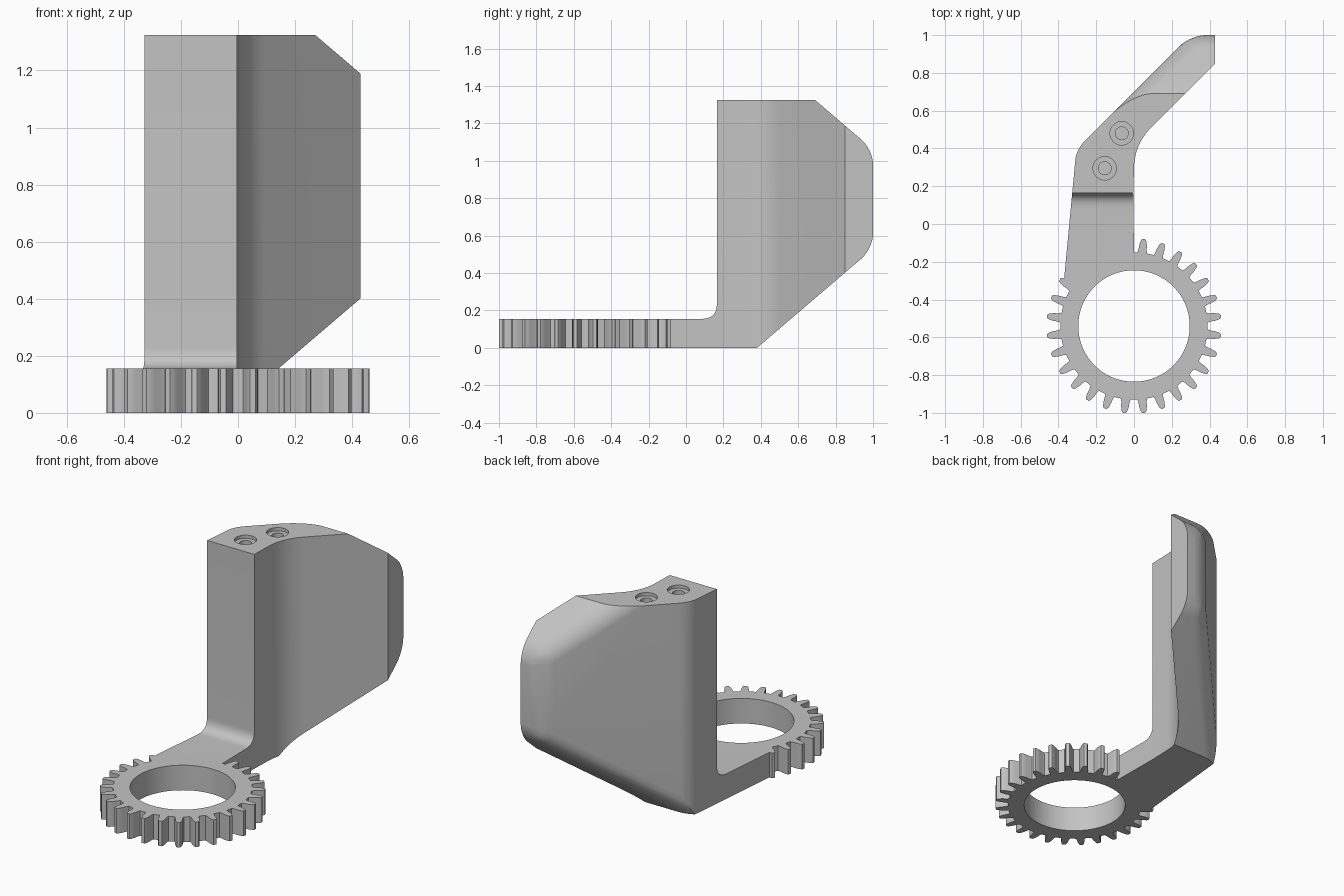
import bpy, bmesh, math
from mathutils import Vector

if "Cube" in bpy.data.objects:
    bpy.data.objects.remove(bpy.data.objects["Cube"], do_unlink=True)

grey = bpy.data.materials.new("light grey")
grey.use_nodes = True
grey.diffuse_color = (0.55, 0.55, 0.55, 1)
grey.node_tree.nodes["Principled BSDF"].inputs["Base Color"].default_value = (0.55, 0.55, 0.55, 1)

HEIGHT, BASE = 1.325, 0.155
CENTRE = Vector((0, -0.54))
TEETH, TIP, ROOT, BORE = 28, 0.463, 0.39, 0.295


def polar(radius, angle):
    return CENTRE + radius * Vector((math.cos(angle), math.sin(angle)))


def fillet(a, corner, b, steps=10):
    """Rounded corner from a to b."""
    a, c, b = Vector(a), Vector(corner), Vector(b)
    ts = [i / steps for i in range(steps + 1)]
    return [a * (1 - t) ** 2 + c * 2 * t * (1 - t) + b * t * t for t in ts]


def prism(points, direction):
    """Closed solid from 3D outline points swept along a direction."""
    bm = bmesh.new()
    face = bm.faces.new([bm.verts.new(p) for p in points])
    moved = bmesh.ops.extrude_face_region(bm, geom=[face])["geom"]
    bmesh.ops.translate(bm, vec=direction, verts=[g for g in moved if isinstance(g, bmesh.types.BMVert)])
    bmesh.ops.recalc_face_normals(bm, faces=bm.faces)
    return bm


def make(name, bm):
    mesh = bpy.data.meshes.new(name)
    bm.to_mesh(mesh)
    bm.free()
    mesh.materials.append(grey)
    ob = bpy.data.objects.new(name, mesh)
    bpy.context.collection.objects.link(ob)
    return ob


def cylinder(name, x, y, z0, z1, radius, sides=48):
    ring = [(x + radius * math.cos(math.tau * i / sides), y + radius * math.sin(math.tau * i / sides), z0)
            for i in range(sides)]
    return make(name, prism(ring, (0, 0, z1 - z0)))


def boolean(ob, cutter, operation):
    mod = ob.modifiers.new(operation.lower(), 'BOOLEAN')
    mod.object, mod.operation, mod.solver = cutter, operation, 'EXACT'
    bpy.context.view_layer.objects.active = ob
    bpy.ops.object.modifier_apply(modifier=mod.name)
    bpy.data.objects.remove(cutter, do_unlink=True)


# Gear ring: teeth are left out where the arm joins
step = math.tau / TEETH
tooth = [(ROOT, -0.30), (0.405, -0.24), (0.43, -0.21), (0.452, -0.15), (TIP, -0.09)]
tooth += [(r, -a) for r, a in reversed(tooth)]
outline = []
for i in range(TEETH):
    mid = (i + 0.5) * step
    if math.radians(93) < mid < math.radians(145):
        outline += [polar(ROOT, mid + f * step) for f in (-0.3, 0, 0.3)]
    else:
        outline += [polar(r, mid + f * step) for r, f in tooth]
gear = make("gear_ring", prism([(p.x, p.y, 0) for p in outline], (0, 0, BASE)))
boolean(gear, cylinder("bore", CENTRE.x, CENTRE.y, -0.1, 0.3, BORE, 96), 'DIFFERENCE')

# Bracket side profile: flat arm, upright and sloped wing
profile = [Vector((-0.55, 0)), Vector((-0.55, BASE))]
profile += fillet((0.085, BASE), (0.165, BASE), (0.165, 0.235))
profile += [Vector(p) for p in ((0.165, HEIGHT), (0.69, HEIGHT), (1, 1.06), (1, 0.53), (0.38, 0))]
bm = prism([(-1.2, p.x, p.y) for p in profile], (2, 0, 0))

# Slanted back face, with its sloping edges rounded
cut = bmesh.ops.bisect_plane(bm, geom=bm.verts[:] + bm.edges[:] + bm.faces[:],
                             plane_co=(0, 0.70, 0), plane_no=(-1, 1, 0), clear_outer=True)
bmesh.ops.contextual_create(bm, geom=[g for g in cut["geom_cut"] if isinstance(g, bmesh.types.BMEdge)])
bmesh.ops.recalc_face_normals(bm, faces=bm.faces)
bm.normal_update()
rounded = [e for e in bm.edges if len(e.link_faces) == 2 and all(f.normal.y > 0.3 for f in e.link_faces)]
bmesh.ops.bevel(bm, geom=rounded, offset=0.08, offset_type='OFFSET', segments=8, profile=0.5, affect='EDGES')
bracket = make("bracket", bm)

# Bracket plan: tapered arm bending into the wing
plan = [polar(ROOT - 0.004, math.radians(a)) for a in range(90, 147, 4)]
plan += [Vector((-0.37, -0.29))]
plan += fillet((-0.31, 0.345), (-0.302, 0.398), (-0.26, 0.44))
plan += [Vector(p) for p in ((-0.26, 1.2), (0.43, 1.2), (0.43, 0.85))]
plan += fillet((0.092, 0.512), (0, 0.42), (0, 0.29))
plan += [Vector((-0.004, 0.165))]
boolean(bracket, make("plan", prism([(p.x, p.y, -0.2) for p in plan], (0, 0, 2))), 'INTERSECT')

# Counterbored screw holes in the top
for x, y in ((-0.155, 0.295), (-0.065, 0.48)):
    for radius, depth in ((0.062, 0.02), (0.034, 0.25)):
        boolean(bracket, cylinder("hole", x, y, HEIGHT - depth, HEIGHT + 0.1, radius), 'DIFFERENCE')

for ob in bpy.context.view_layer.objects:
    ob.select_set(ob in (gear, bracket))
bpy.context.view_layer.objects.active = bracket
bpy.ops.object.shade_smooth_by_angle(angle=math.radians(25))
